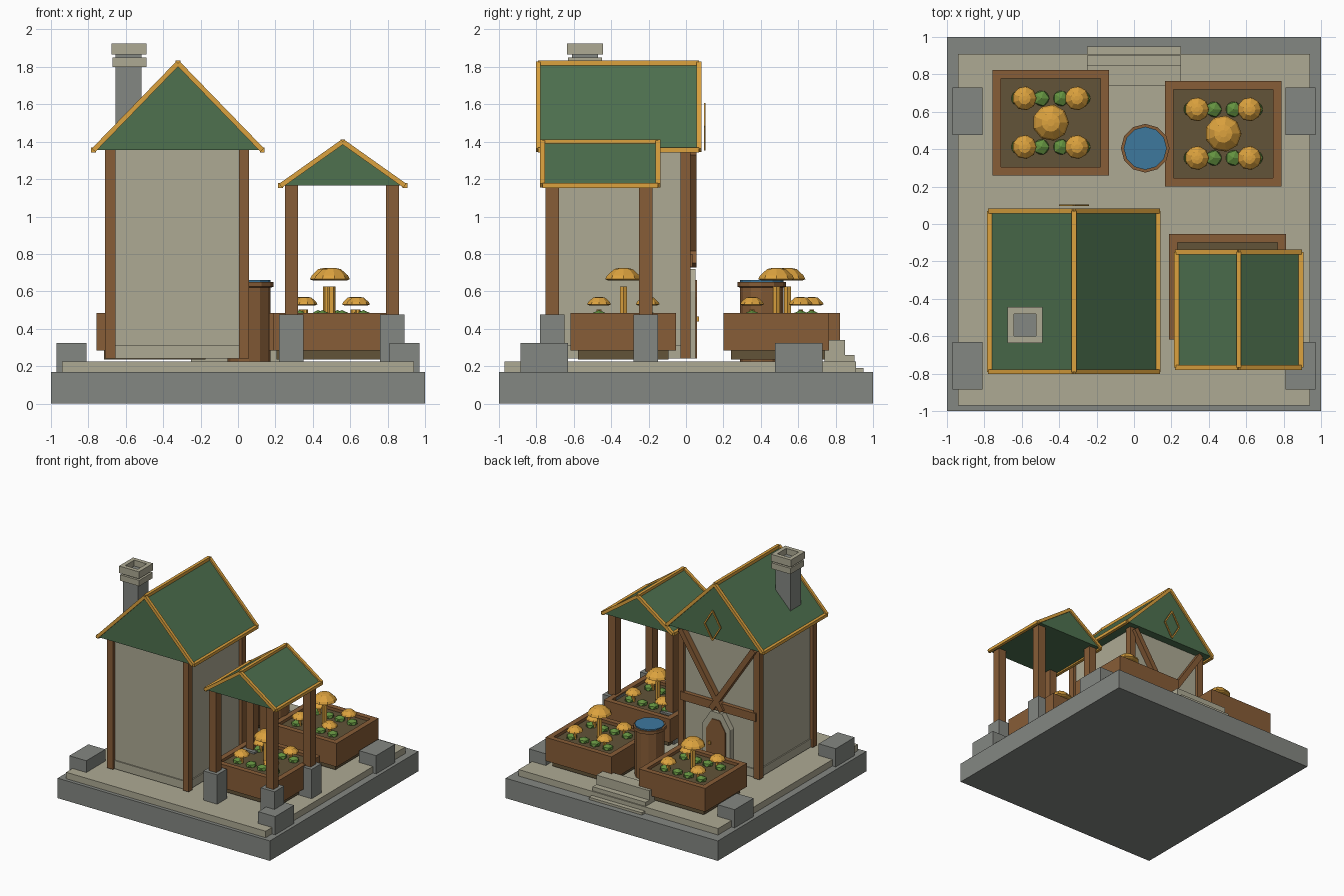
import bpy, bmesh, math
from mathutils import Vector, Matrix

cube = bpy.data.objects.get("Cube")
if cube:
    bpy.data.objects.remove(cube, do_unlink=True)


def material(name, hexcode):
    def linear(i):
        c = int(hexcode[i:i + 2], 16) / 255
        return c / 12.92 if c < 0.04 else ((c + 0.055) / 1.055) ** 2.4
    m = bpy.data.materials.new(name)
    m.use_nodes = True
    col = (linear(0), linear(2), linear(4), 1)
    m.diffuse_color = col
    m.node_tree.nodes["Principled BSDF"].inputs["Base Color"].default_value = col
    return m


GREY = material("grey stone", "848782")
CREAM = material("pale plaster", "AEAA94")
WOOD = material("brown wood", "875D37")
GOLD = material("gold", "DCA23E")
GREEN = material("roof green", "4E714F")
SOIL = material("soil", "625338")
LEAF = material("leaf green", "63913F")
BLUE = material("water blue", "3D789E")


def finish(name, bm, mat):
    bmesh.ops.recalc_face_normals(bm, faces=bm.faces)
    me = bpy.data.meshes.new(name)
    bm.to_mesh(me)
    bm.free()
    me.materials.append(mat)
    ob = bpy.data.objects.new(name, me)
    bpy.context.collection.objects.link(ob)
    return ob


def add_box(bm, x0, x1, y0, y1, z0, z1):
    mid = Vector((x0 + x1, y0 + y1, z0 + z1)) / 2
    mat = Matrix.Translation(mid) @ Matrix.Diagonal((x1 - x0, y1 - y0, z1 - z0, 1))
    bmesh.ops.create_cube(bm, size=1, matrix=mat)


def boxes(name, mat, items):
    bm = bmesh.new()
    for b in items:
        add_box(bm, *b)
    return finish(name, bm, mat)


def beams(name, mat, pairs, w, d=None):
    """Square bars running between pairs of points."""
    bm = bmesh.new()
    for p, q in pairs:
        p, q = Vector(p), Vector(q)
        run = q - p
        side = Vector((0, 1, 0)) if abs(run.y) < 0.01 else Vector((1, 0, 0))
        up = run.normalized()
        other = up.cross(side)
        rot = Matrix((side, other, up)).transposed().to_4x4()
        mat4 = Matrix.Translation((p + q) / 2) @ rot @ Matrix.Diagonal((d or w, w, run.length, 1))
        bmesh.ops.create_cube(bm, size=1, matrix=mat4)
    return finish(name, bm, mat)


def prism(name, mat, outline, y0, y1):
    """Outline in x and z, extruded along y."""
    bm = bmesh.new()
    f = bm.faces.new([bm.verts.new((x, y0, z)) for x, z in outline])
    ext = bmesh.ops.extrude_face_region(bm, geom=[f])
    verts = [v for v in ext["geom"] if isinstance(v, bmesh.types.BMVert)]
    bmesh.ops.translate(bm, verts=verts, vec=(0, y1 - y0, 0))
    return finish(name, bm, mat)


def lathe(bm, cx, cy, profile, sides):
    rings = []
    for r, z in profile:
        rings.append([bm.verts.new((cx + r * math.cos(2 * math.pi * i / sides),
                                    cy + r * math.sin(2 * math.pi * i / sides), z))
                      for i in range(sides)])
    for a, b in zip(rings, rings[1:]):
        for i in range(sides):
            j = (i + 1) % sides
            bm.faces.new((a[i], a[j], b[j], b[i]))
    bm.faces.new(rings[0])
    bm.faces.new(rings[-1])


# Ground: slab, paving, corner blocks and steps
FLOOR = 0.225
boxes("base_slab", GREY, [(-1, 1, -1, 1, 0, 0.17)])
boxes("paving", CREAM, [(-0.94, 0.94, -0.97, 0.91, 0.17, FLOOR)])
boxes("corner_blocks", GREY, [(x, x + 0.16, y, y + 0.255, 0.17, 0.325)
                              for x in (-0.97, 0.81) for y in (-0.885, 0.475)])
boxes("entry_steps", CREAM, [(-0.25, 0.25, 0.74, 0.85, 0.2, 0.34),
                             (-0.25, 0.25, 0.74, 0.9, 0.18, 0.26),
                             (-0.25, 0.25, 0.74, 0.95, 0.17, 0.19)])


def gable_roof(prefix, x0, x1, y0, y1, z0, z1):
    """Solid gable with bars on every outer edge."""
    xm = (x0 + x1) / 2
    prism(prefix + "_roof", GREEN, [(x0, z0), (x1, z0), (xm, z1)], y0, y1)
    pairs = [((x, y0, z), (x, y1, z)) for x, z in ((x0, z0), (x1, z0), (xm, z1))]
    for y in (y0, y1):
        pairs += [((x, y, z0), (xm, y, z1)) for x in (x0, x1)]
    beams(prefix + "_roof_trim", GOLD, pairs, 0.026)


# House
boxes("house_walls", CREAM, [(-0.68, 0.03, -0.72, 0, 0.24, 1.36)])
boxes("house_skirting", CREAM, [(-0.69, 0.04, -0.73, 0.01, 0.24, 0.31)])
boxes("house_posts", WOOD, [(x, x + 0.055, y, y + 0.055, 0.24, 1.36)
                            for x in (-0.71, 0.005) for y in (-0.75, -0.03)])
gable_roof("house", -0.772, 0.13, -0.79, 0.07, 1.355, 1.82)

# Timbers on the door side
boxes("cross_timber", WOOD, [(-0.68, 0.03, -0.01, 0.035, 0.73, 0.8)])
beams("diagonal_timbers", WOOD, [((0.02, 0.03, 1.34), (-0.37, 0.03, 0.74)),
                                 ((-0.67, 0.03, 1.34), (-0.27, 0.03, 0.74))], 0.045, 0.05)


# Pointed door with frame and knob
def arch(half, shoulder, peak, bottom=0.24, cx=-0.32):
    return [(cx - half, bottom), (cx + half, bottom), (cx + half, shoulder),
            (cx + half * 0.4, peak), (cx - half * 0.4, peak), (cx - half, shoulder)]


prism("door_frame", CREAM, arch(0.13, 0.6, 0.72), -0.01, 0.05)
prism("door", WOOD, arch(0.09, 0.57, 0.66), 0, 0.058)
boxes("door_knob", GOLD, [(-0.275, -0.255, 0.05, 0.07, 0.44, 0.465)])

# Diamond ornament on the gable
cx, cz, hw, hh, dy = -0.32, 1.48, 0.075, 0.125, 0.1
tips = [(cx - hw, dy, cz), (cx, dy, cz + hh), (cx + hw, dy, cz), (cx, dy, cz - hh)]
beams("gable_diamond", GOLD, list(zip(tips, tips[1:] + tips[:1])), 0.012, 0.01)

# Chimney with two collars and an open flue
boxes("chimney_shaft", GREY, [(-0.655, -0.515, -0.61, -0.47, 1.4, 1.875)])
boxes("chimney_collar", CREAM, [(-0.67, -0.49, -0.63, -0.45, 1.8, 1.85)])
x0, x1, y0, y1 = -0.677, -0.49, -0.635, -0.445
t = 0.035
boxes("chimney_cap", CREAM, [(x0, x1, y0, y0 + t, 1.865, 1.925), (x0, x1, y1 - t, y1, 1.865, 1.925),
                             (x0, x0 + t, y0 + t, y1 - t, 1.865, 1.925),
                             (x1 - t, x1, y0 + t, y1 - t, 1.865, 1.925)])

# Pavilion
corners = [(x, y) for x in (0.285, 0.825) for y in (-0.715, -0.215)]
boxes("pavilion_footings", GREY, [(x - 0.065, x + 0.065, y - 0.065, y + 0.065, FLOOR, 0.475)
                                  for x, y in corners])
boxes("pavilion_posts", WOOD, [(x - 0.035, x + 0.035, y - 0.035, y + 0.035, 0.47, 1.165)
                               for x, y in corners])
gable_roof("pavilion", 0.228, 0.892, -0.768, -0.15, 1.165, 1.4)


# Planters with toadstools and shrubs
def planter(prefix, cx, cy):
    hx, hy, t = 0.312, 0.282, 0.045
    boxes(prefix + "_box", WOOD, [
        (cx - hx, cx + hx, cy - hy, cy - hy + t, 0.285, 0.485),
        (cx - hx, cx + hx, cy + hy - t, cy + hy, 0.285, 0.485),
        (cx - hx, cx - hx + t, cy - hy + t, cy + hy - t, 0.285, 0.485),
        (cx + hx - t, cx + hx, cy - hy + t, cy + hy - t, 0.285, 0.485)])
    boxes(prefix + "_soil", SOIL, [(cx - hx + t, cx + hx - t, cy - hy + t, cy + hy - t, 0.286, 0.46),
                                   (cx - hx + 0.04, cx + hx - 0.04, cy - hy + 0.04,
                                    cy + hy - 0.04, 0.235, 0.29)])
    bm = bmesh.new()
    spots = [(0, 0, 1)] + [(sx * 0.14, sy * 0.13, 0.66) for sx in (-1, 1) for sy in (-1, 1)]
    for dx, dy, s in spots:
        top = 0.725 if s == 1 else 0.57
        cap = [(0.08, -0.068), (0.098, -0.06), (0.088, -0.04), (0.05, -0.006), (0.02, 0)]
        lathe(bm, cx + dx, cy + dy, [(r * s, top + z * s) for r, z in cap], 9)
        lathe(bm, cx + dx, cy + dy, [(0.022 * s, 0.45), (0.022 * s, top - 0.1 * s)], 6)
    finish(prefix + "_toadstools", bm, GOLD)
    bm = bmesh.new()
    for dx in (-0.17, -0.05, 0.055, 0.17):
        for dy in (-0.13, 0.13):
            mat = Matrix.Translation((cx + dx, cy + dy, 0.467)) @ Matrix.Diagonal((1, 1, 0.7, 1))
            bmesh.ops.create_icosphere(bm, subdivisions=1, radius=0.047, matrix=mat)
    finish(prefix + "_shrubs", bm, LEAF)


planter("back_right_planter", -0.445, 0.542)
planter("back_left_planter", 0.477, 0.483)
planter("pavilion_planter", 0.5, -0.335)

# Water barrel
bm = bmesh.new()
lathe(bm, 0.06, 0.405, [(0.115, FLOOR), (0.115, 0.62), (0.13, 0.625), (0.13, 0.65)], 12)
finish("water_barrel", bm, WOOD)
bm = bmesh.new()
lathe(bm, 0.06, 0.405, [(0.115, 0.64), (0.115, 0.66)], 12)
finish("barrel_water", bm, BLUE)
